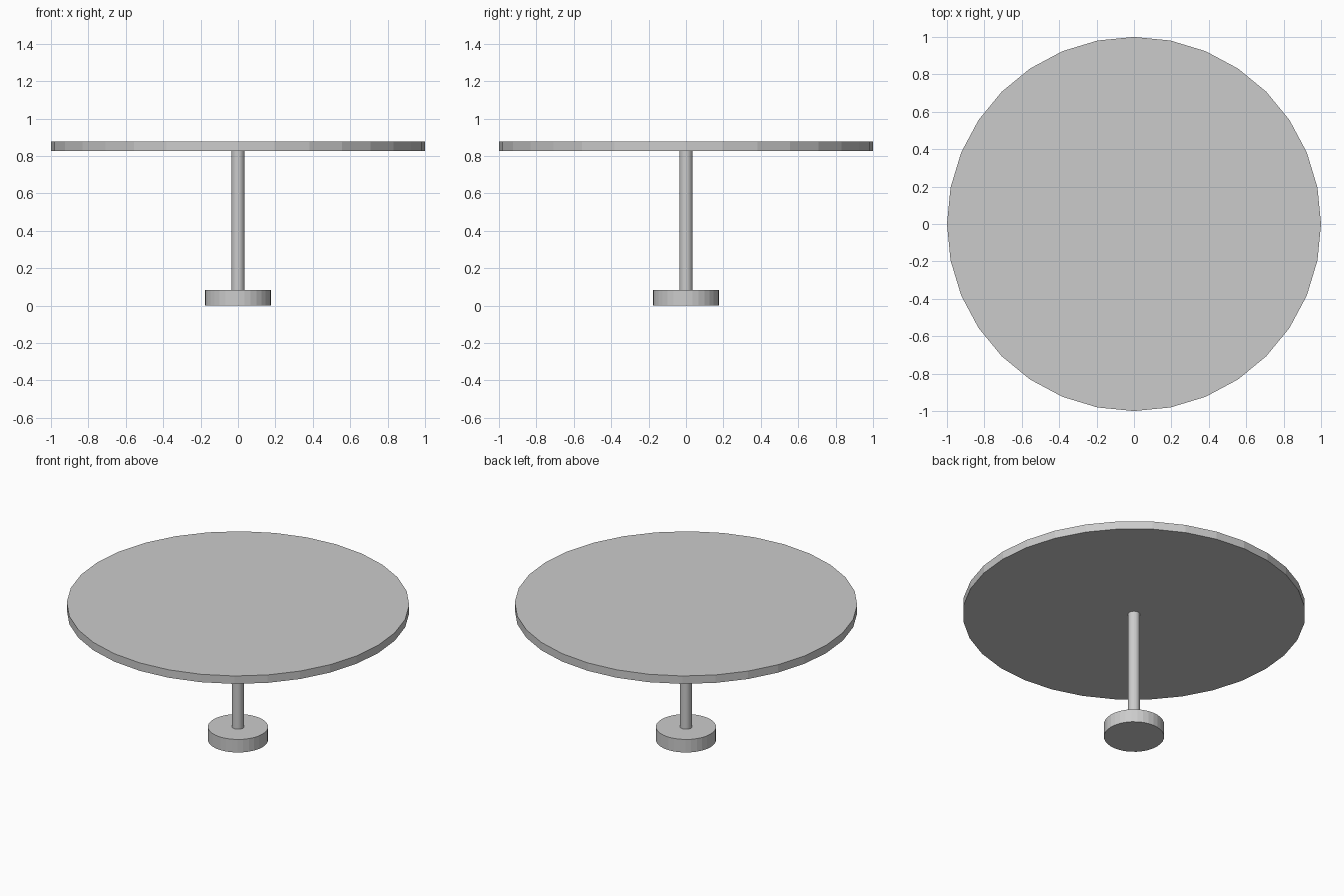
import bpy

if "Cube" in bpy.data.objects:
    bpy.data.objects.remove(bpy.data.objects["Cube"])


def disc(name, radius, z0, z1, sides=32):
    """Flat-shaded vertical cylinder between two heights."""
    bpy.ops.mesh.primitive_cylinder_add(
        vertices=sides, radius=radius, depth=z1 - z0,
        location=(0, 0, (z0 + z1) / 2))
    obj = bpy.context.object
    obj.name = name
    return obj


# Round foot, slim column and wide top
disc("base", 0.176, 0.0, 0.084)
disc("column", 0.035, 0.084, 0.826)
disc("table_top", 1.0, 0.826, 0.877)
